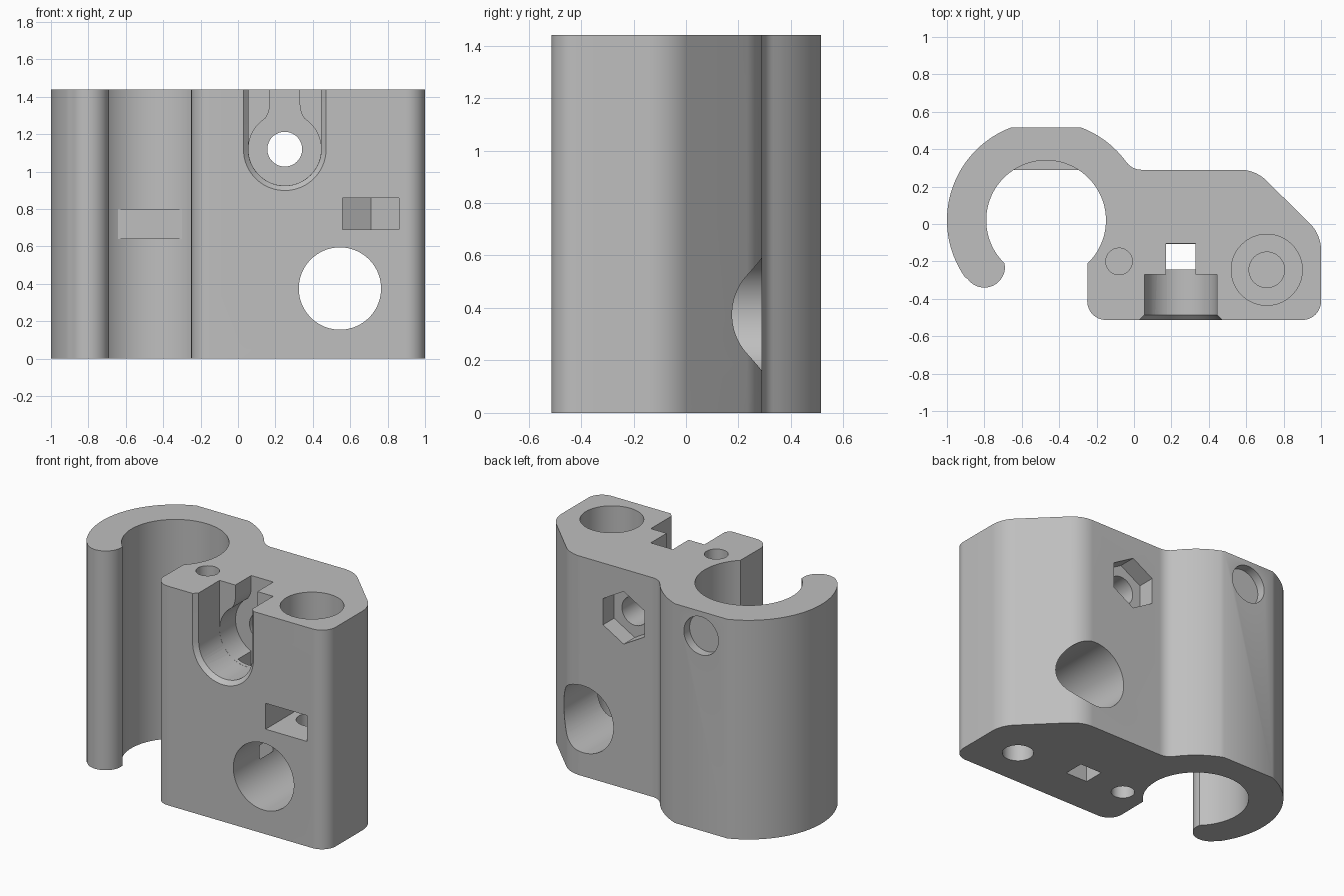
import bpy, bmesh, math

if "Cube" in bpy.data.objects:
    bpy.data.objects.remove(bpy.data.objects["Cube"])

grey = bpy.data.materials.new("plain_grey")
grey.diffuse_color = (0.52, 0.52, 0.52, 1)
grey.use_nodes = True
grey.node_tree.nodes["Principled BSDF"].inputs["Base Color"].default_value = grey.diffuse_color


def arc(cx, cy, r, a0, a1, n=16):
    """Points along an arc, angles in degrees."""
    out = []
    for i in range(n + 1):
        a = math.radians(a0 + (a1 - a0) * i / n)
        out.append((cx + r * math.cos(a), cy + r * math.sin(a)))
    return out


def circle(cx, cy, r, n=64):
    return arc(cx, cy, r, 0, 360, n)[:-1]


def prism(name, pts, lo, hi, axis='z', end_pts=None):
    """Extrude (or loft to end_pts) a profile along z or y."""
    bm = bmesh.new()
    rings = []
    for ring, h in ((pts, lo), (end_pts or pts, hi)):
        rings.append([bm.verts.new((p[0], p[1], h) if axis == 'z' else (p[0], h, p[1]))
                      for p in ring])
    a, b = rings
    n = len(a)
    bm.faces.new(a)
    bm.faces.new(b)
    for i in range(n):
        j = (i + 1) % n
        bm.faces.new((a[i], a[j], b[j], b[i]))
    bmesh.ops.recalc_face_normals(bm, faces=bm.faces)
    me = bpy.data.meshes.new(name)
    bm.to_mesh(me)
    bm.free()
    me.materials.append(grey)
    ob = bpy.data.objects.new(name, me)
    bpy.context.collection.objects.link(ob)
    return ob


def activate(ob):
    bpy.ops.object.select_all(action='DESELECT')
    ob.select_set(True)
    bpy.context.view_layer.objects.active = ob


def cut(ob, *args, **kw):
    """Subtract a prism from ob."""
    tool = prism("cutter", *args, **kw)
    tool.hide_render = True
    m = ob.modifiers.new("cut", 'BOOLEAN')
    m.operation, m.solver, m.object = 'DIFFERENCE', 'EXACT', tool
    activate(ob)
    bpy.ops.object.modifier_apply(modifier=m.name)
    bpy.data.objects.remove(tool)


H = 1.44
# Body outline: open clip ring, rounded tip, carriage block
outline = (arc(-.47, .02, .53, 36, 69, 12)
           + arc(-.47, .02, .53, 111, 215, 40)
           + arc(-.80, -.23, .11, 215, 360, 20)
           + arc(-.47, .02, .32, 226, -46, 80)
           + arc(-.15, -.413, .1, 180, 270)
           + arc(.90, -.413, .1, 270, 360)
           + arc(.80, -.14, .2, 0, 45)
           + arc(.567, .09, .2, 45, 90)
           + arc(.04, .39, .1, 270, 217, 12))
body = prism("clip_body", outline, 0, H)

# Front U-shaped bolt pocket with chamfered rim
def u_shape(r):
    return [(.25 - r, 1.6)] + arc(.25, 1.12, r, 180, 360, 40) + [(.25 + r, 1.6)]

cut(body, u_shape(.195), -.6, -.27, 'y')
cut(body, u_shape(.223), -.515, -.486, 'y', end_pts=u_shape(.1945))
# Round bolt head recess and through bolt hole
cut(body, circle(.25, 1.12, .1945), -.3, -.105, 'y')
cut(body, circle(.25, 1.12, .093), -.2, .6, 'y')
# Narrow slot flaring into the recess, and slot down to the base
left = arc(.04, 1.36, .13, 0, -48, 10)
right = [(.5 - x, z) for x, z in reversed(left)]
cut(body, [(.17, 1.6)] + left + right + [(.33, 1.6)], -.29, -.1055, 'y')
cut(body, [(.17, -.243), (.33, -.243), (.33, -.106), (.17, -.106)], -.1, 1.05)
# Hexagonal nut trap on the back
cut(body, [p for p in arc(.25, 1.12, .173, 90, 390, 5)], .175, .5, 'y')
# Large cross hole
cut(body, circle(.545, .375, .22, 96), -.7, .7, 'y')
# Front nut slot with pointed inner end
cut(body, [(.56, -.7), (.86, -.7), (.86, -.158), (.71, -.07), (.56, -.158)], .69, .86)
# Vertical screw bore: wide top, narrow shaft, thin bridge above the nut slot
cut(body, circle(.71, -.245, .19), 1.0, 1.6)
cut(body, circle(.71, -.245, .095, 48), .872, 1.05)
cut(body, circle(.71, -.245, .095, 48), -.1, .75)
# Small vertical holes from top and bottom
cut(body, circle(-.08, -.2, .071, 48), .75, 1.6)
cut(body, circle(-.08, -.2, .071, 48), -.1, .7)
# Shallow round pocket on the back of the ring
cut(body, circle(-.47, 1.28, .125), .455, .7, 'y')

# Flat rib inside the ring
rib = prism("inner_rib", arc(-.47, .02, .33, 54.9, 125.1, 20), .64, .80)

for ob in (body, rib):
    activate(ob)
    bpy.ops.object.shade_smooth_by_angle(angle=math.radians(25))
